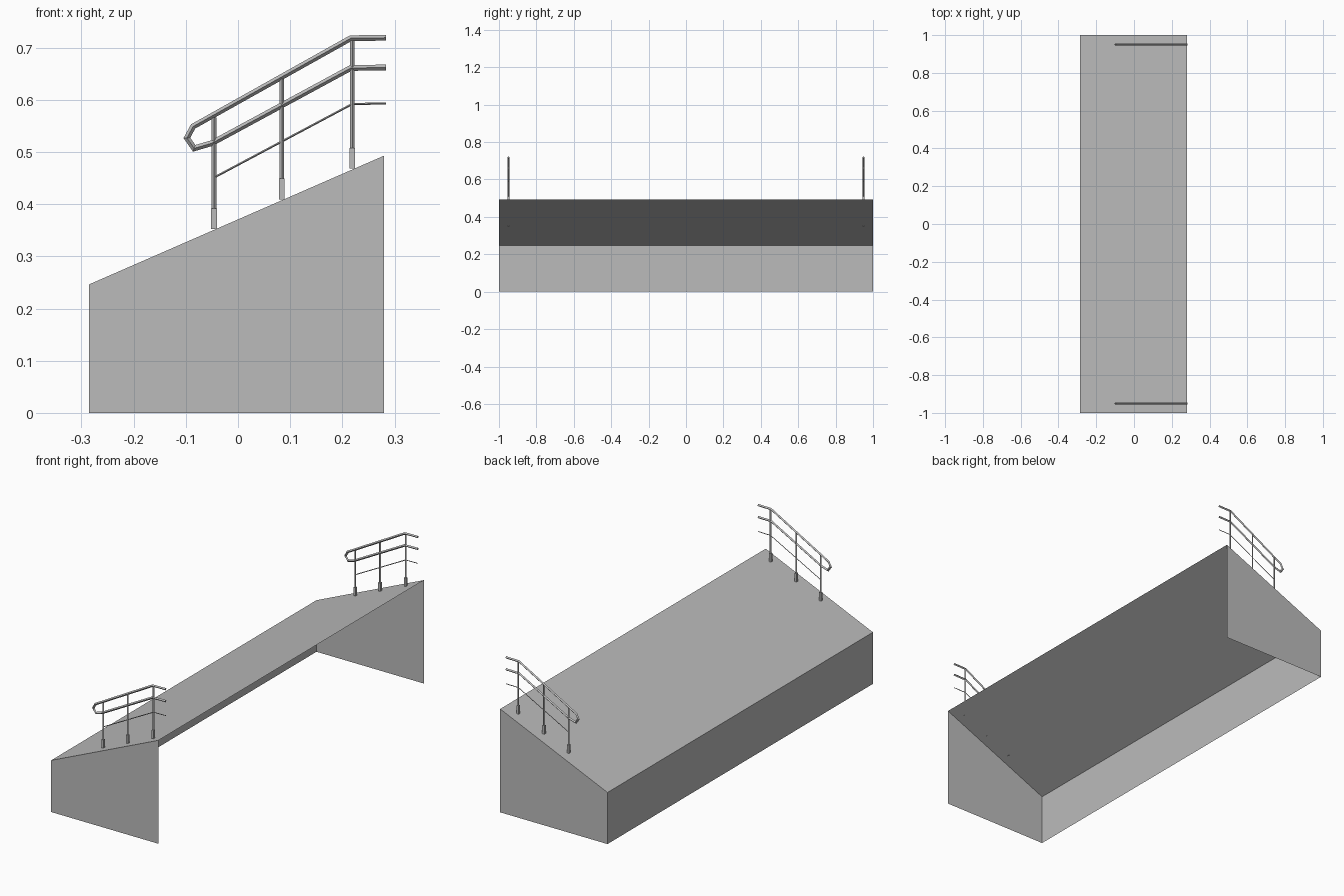
import bpy
import bmesh
from mathutils import Vector

cube = bpy.data.objects.get("Cube")
if cube:
    bpy.data.objects.remove(cube, do_unlink=True)

grey = bpy.data.materials.new("concrete_grey")
grey.use_nodes = True
colour = (0.5, 0.5, 0.5, 1)
grey.diffuse_color = colour
grey.node_tree.nodes["Principled BSDF"].inputs["Base Color"].default_value = colour


def finish(name, bm):
    mesh = bpy.data.meshes.new(name)
    bm.to_mesh(mesh)
    bm.free()
    mesh.materials.append(grey)
    obj = bpy.data.objects.new(name, mesh)
    bpy.context.collection.objects.link(obj)
    return obj


def tube(name, points, radius, y):
    """Sweep a diamond section along an x-z path with mitred corners."""
    bm = bmesh.new()
    path = [Vector((x, y, z)) for x, z in points]
    side = Vector((0, radius, 0))
    rings = []
    for i, p in enumerate(path):
        before = (p - path[i - 1]).normalized() if i else None
        after = (path[i + 1] - p).normalized() if i < len(path) - 1 else None
        a, b = before or after, after or before
        along = (a + b).normalized()
        up = Vector((-along.z, 0, along.x)) * radius / max(along.dot(a), 0.5)
        rings.append([bm.verts.new(p + d) for d in (up, side, -up, -side)])
    for r, s in zip(rings, rings[1:]):
        for k in range(4):
            n = (k + 1) % 4
            bm.faces.new((r[k], r[n], s[n], s[k]))
    bm.faces.new(rings[0])
    bm.faces.new(rings[-1][::-1])
    bmesh.ops.recalc_face_normals(bm, faces=bm.faces)
    return finish(name, bm)


def box(name, centre, size):
    bm = bmesh.new()
    bmesh.ops.create_cube(bm, size=1)
    bmesh.ops.scale(bm, vec=size, verts=bm.verts)
    bmesh.ops.translate(bm, vec=centre, verts=bm.verts)
    return finish(name, bm)


# Sloping shell: open underneath and along its tall side
bm = bmesh.new()
profile = [(-0.286, 0), (0.28, 0), (0.28, 0.493), (-0.286, 0.246)]
front = [bm.verts.new((x, -1, z)) for x, z in profile]
back = [bm.verts.new((x, 1, z)) for x, z in profile]
bm.faces.new(front)
bm.faces.new(back[::-1])
for i, j in ((2, 3), (3, 0)):
    bm.faces.new((front[j], front[i], back[i], back[j]))
finish("ramp_shell", bm)

# Handrail loop: upper rail, rounded nose, lower rail
loop = [(0.284, 0.719), (0.216, 0.718), (-0.086, 0.549), (-0.098, 0.527),
        (-0.084, 0.507), (-0.05, 0.517), (0.216, 0.661), (0.284, 0.662)]
thin = [(-0.046, 0.451), (0.219, 0.592), (0.284, 0.593)]
posts = [(-0.046, 0.352, 0.566), (0.084, 0.409, 0.64), (0.219, 0.468, 0.714)]

for end, y in (("front", -0.95), ("back", 0.95)):
    tube(end + "_handrail", loop, 0.0055, y)
    tube(end + "_thin_rail", thin, 0.002, y)
    for n, (x, foot, top) in enumerate(posts, 1):
        tube(f"{end}_post_{n}", [(x, foot + 0.03), (x, top)], 0.0045, y)
        box(f"{end}_post_foot_{n}", (x, y, foot + 0.02), (0.011, 0.011, 0.04))
